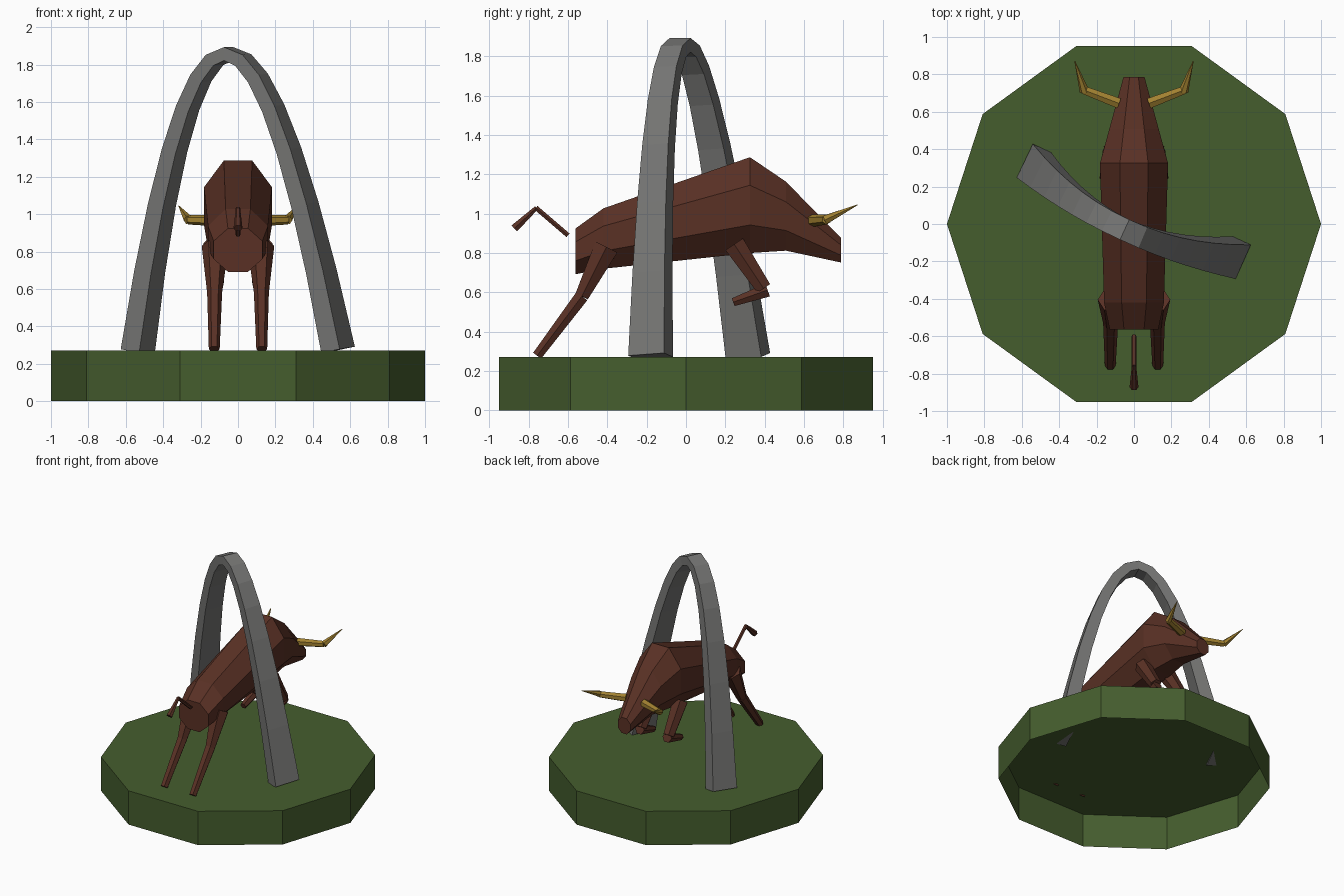
import bpy, bmesh
from math import sin, cos, pi
from mathutils import Vector as V

if "Cube" in bpy.data.objects:
    bpy.data.objects.remove(bpy.data.objects["Cube"])


def material(name, rgb):
    m = bpy.data.materials.new(name)
    m.diffuse_color = (*rgb, 1)
    m.use_nodes = True
    m.node_tree.nodes["Principled BSDF"].inputs["Base Color"].default_value = m.diffuse_color
    return m


GREEN = material("grass_green", (0.06, 0.11, 0.027))
BROWN = material("hide_brown", (0.10, 0.03, 0.018))
GOLD = material("horn_gold", (0.36, 0.22, 0.03))
STONE = material("stone_grey", (0.18, 0.18, 0.175))


def loft(name, rings, mat, start=True, end=True):
    """Skin a row of equal-length point rings into a flat-shaded object."""
    bm = bmesh.new()
    rows = [[bm.verts.new(p) for p in r] for r in rings]
    n = len(rows[0])
    for a, b in zip(rows, rows[1:]):
        for i in range(n):
            j = (i + 1) % n
            bm.faces.new((a[i], a[j], b[j], b[i]))
    if start:
        bm.faces.new(rows[0][::-1])
    if end:
        bm.faces.new(rows[-1])
    bmesh.ops.recalc_face_normals(bm, faces=bm.faces)
    me = bpy.data.meshes.new(name)
    bm.to_mesh(me)
    bm.free()
    me.materials.append(mat)
    ob = bpy.data.objects.new(name, me)
    bpy.context.collection.objects.link(ob)
    return ob


def limb(name, p, q, r1, r2, mat, sides=6):
    """Tapered prism from p to q."""
    p, q = V(p), V(q)
    d = (q - p).normalized()
    up = V((1, 0, 0)) if abs(d.x) < 0.3 else V((0, 0, 1))
    u = (up - d * up.dot(d)).normalized()
    w = d.cross(u)
    ang = [2 * pi * i / sides for i in range(sides)]
    loft(name, [[c + (u * cos(a) + w * sin(a)) * r for a in ang]
                for c, r in ((p, r1), (q, r2))], mat)


# Ten-sided base, open underneath
deca = [(cos(pi * i / 5), sin(pi * i / 5)) for i in range(10)]
loft("base", [[(x, y, z) for x, y in deca] for z in (0, 0.272)], GREEN, start=False)

# Tapering rectangular arch on a bowed parabola
side = V((0.42, 0.9076, 0))
rings = []
for k in range(-7, 8):
    t = k / 7
    c = V((0.535 * t - 0.05 * (1 - t * t),
           -0.2475 * t + 0.0975 * t * t - 0.03,
           0.275 + 1.582 * (1 - t * t)))
    tan = V((0.535 + 0.1 * t, -0.2475 + 0.195 * t, -3.164 * t)).normalized()
    nor = tan.cross(side).normalized()
    s = nor.cross(tan).normalized()
    w, h = 0.059 + 0.041 * t * t, 0.036 + 0.019 * t * t
    rings.append([c + s * w * a + nor * h * b
                  for a, b in ((-1, -1), (1, -1), (1, 1), (-1, 1))])
loft("arch", rings, STONE)

# Octagonal bull body and head: y, top, bottom, half width
stations = [(-0.563, 0.924, 0.692, 0.13), (-0.42, 1.027, 0.72, 0.16),
            (0.325, 1.287, 0.80, 0.182), (0.508, 1.163, 0.812, 0.132),
            (0.787, 0.878, 0.752, 0.056)]
rings = []
for y, top, bot, w in stations:
    rings.append([(w * cos(a) / cos(pi / 8), y,
                   (top + bot) / 2 + (top - bot) / 2 * sin(a) / cos(pi / 8))
                  for a in (pi / 8 + i * pi / 4 for i in range(8))])
loft("bull_body", rings, BROWN)

# Legs and horns on both sides
for sgn, tag in ((-1, "left"), (1, "right")):
    def m(x, y, z):
        return (sgn * x, y, z)
    limb(f"rear_thigh_{tag}", m(0.122, -0.405, 0.83), m(0.125, -0.53, 0.58), 0.072, 0.04, BROWN)
    limb(f"rear_shin_{tag}", m(0.125, -0.53, 0.58), m(0.127, -0.757, 0.278), 0.04, 0.029, BROWN)
    limb(f"front_thigh_{tag}", m(0.122, 0.245, 0.845), m(0.122, 0.395, 0.62), 0.062, 0.045, BROWN)
    limb(f"front_shin_{tag}", m(0.122, 0.415, 0.612), m(0.122, 0.24, 0.55), 0.04, 0.024, BROWN)
    limb(f"horn_base_{tag}", m(0.08, 0.645, 0.965), m(0.265, 0.715, 0.97), 0.032, 0.025, GOLD)
    limb(f"horn_tip_{tag}", m(0.265, 0.71, 0.97), m(0.317, 0.872, 1.045), 0.026, 0.002, GOLD)

# Kinked tail
limb("tail", (0, -0.6, 0.89), (0, -0.763, 1.03), 0.014, 0.014, BROWN)
limb("tail_tuft", (0, -0.76, 1.03), (0, -0.873, 0.925), 0.012, 0.024, BROWN)
